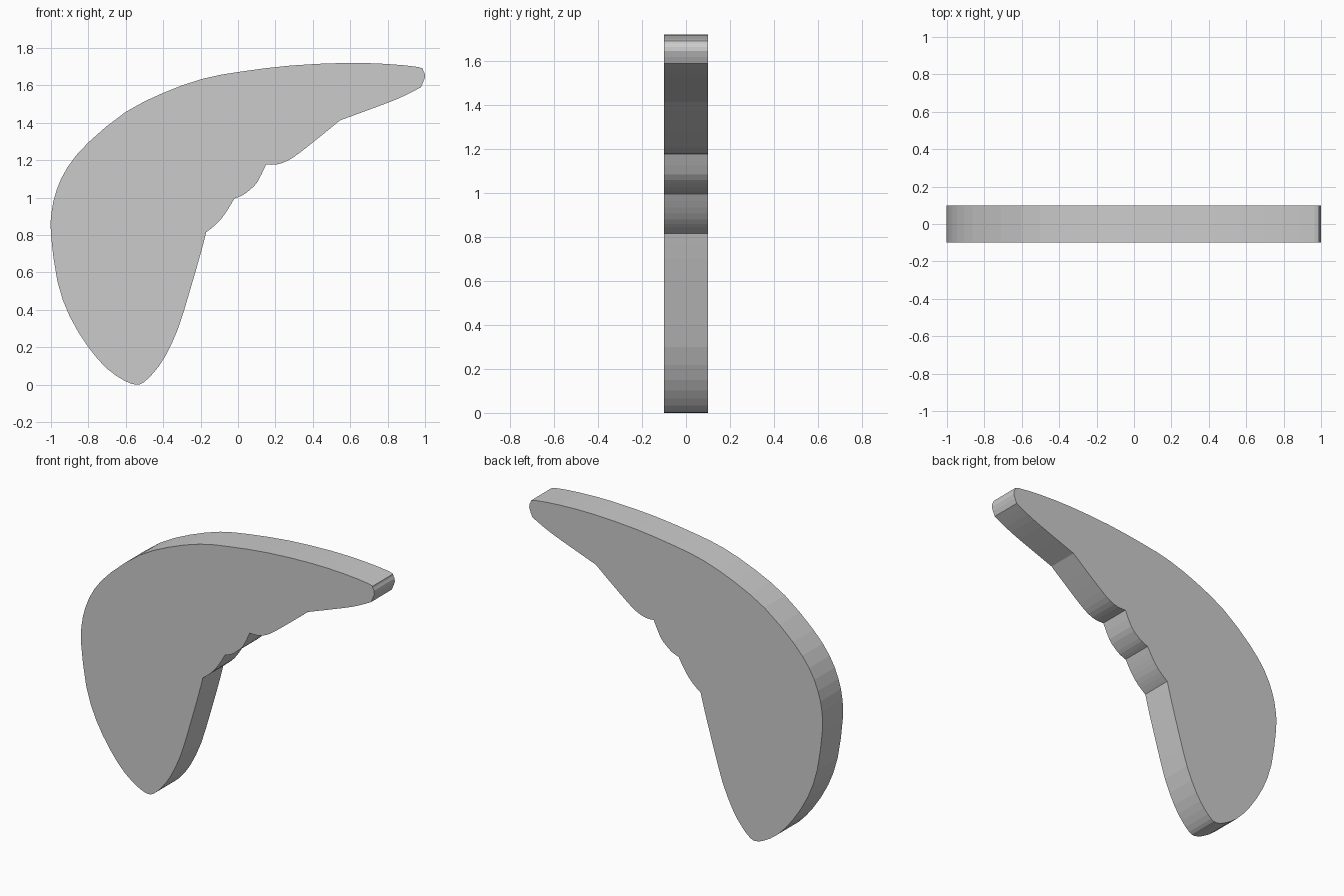
import bpy, bmesh
from mathutils import Vector

if "Cube" in bpy.data.objects:
    bpy.data.objects.remove(bpy.data.objects["Cube"])

HALF_DEPTH = 0.1

# Outline in x, z: smooth runs that meet at sharp corners
outer = [(-0.17, 0.815), (-0.2, 0.70), (-0.255, 0.51), (-0.32, 0.30), (-0.39, 0.15),
         (-0.45, 0.065), (-0.505, 0.012), (-0.545, 0.0), (-0.605, 0.02), (-0.70, 0.085),
         (-0.80, 0.20), (-0.90, 0.365), (-0.965, 0.55), (-1.0, 0.80), (-0.997, 0.92),
         (-0.97, 1.04), (-0.91, 1.165), (-0.80, 1.295), (-0.605, 1.455), (-0.40, 1.56),
         (-0.19, 1.635), (0.01, 1.673), (0.28, 1.706), (0.57, 1.72), (0.79, 1.715),
         (0.965, 1.698), (0.99, 1.68), (1.0, 1.645), (0.978, 1.59)]
tip_underside = [(0.978, 1.59), (0.895, 1.547), (0.79, 1.503), (0.545, 1.413)]
large_scallop = [(0.545, 1.413), (0.45, 1.335), (0.33, 1.24), (0.265, 1.197),
                 (0.205, 1.177), (0.15, 1.177)]
middle_scallop = [(0.15, 1.177), (0.105, 1.085), (0.065, 1.043), (0.025, 1.013), (-0.02, 0.995)]
small_scallop = [(-0.02, 0.995), (-0.055, 0.935), (-0.095, 0.88), (-0.135, 0.842), (-0.17, 0.815)]


def smooth_run(points, steps=2):
    """Catmull-Rom through the points, leaving off the last one."""
    p = [Vector(q) for q in points]
    p = [2 * p[0] - p[1]] + p + [2 * p[-1] - p[-2]]
    out = []
    for a, b, c, d in zip(p, p[1:], p[2:], p[3:]):
        for i in range(steps):
            t = i / steps
            out.append(0.5 * (2 * b + (c - a) * t + (2 * a - 5 * b + 4 * c - d) * t ** 2
                              + (3 * b - a - 3 * c + d) * t ** 3))
    return out


# Curved plate: the outline extruded through its thickness
outline = []
for run in (outer, tip_underside, large_scallop, middle_scallop, small_scallop):
    outline += smooth_run(run)

bm = bmesh.new()
face = bm.faces.new([bm.verts.new((v.x, -HALF_DEPTH, v.y)) for v in outline])
extruded = bmesh.ops.extrude_face_region(bm, geom=[face], use_keep_orig=True)
moved = [g for g in extruded["geom"] if isinstance(g, bmesh.types.BMVert)]
bmesh.ops.translate(bm, verts=moved, vec=(0, 2 * HALF_DEPTH, 0))
bmesh.ops.recalc_face_normals(bm, faces=bm.faces[:])

mesh = bpy.data.meshes.new("curved_plate")
bm.to_mesh(mesh)
bm.free()
plate = bpy.data.objects.new("curved_plate", mesh)
bpy.context.collection.objects.link(plate)
